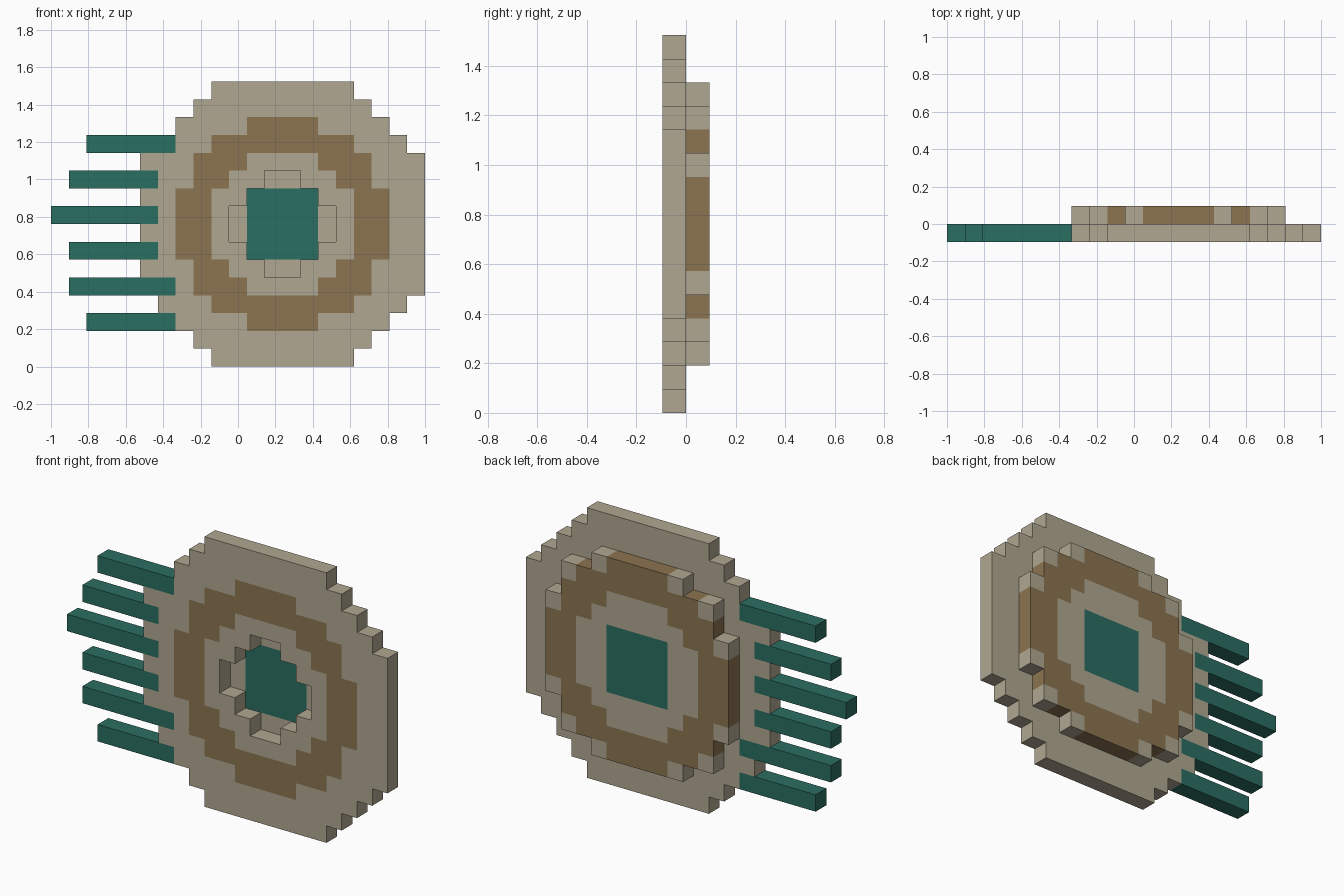
import bpy, bmesh
from mathutils import Vector

if "Cube" in bpy.data.objects:
    bpy.data.objects.remove(bpy.data.objects["Cube"])

U = 2 / 21                        # one block
CX, CZ = 2.5 * U, 8 * U           # disc centre


def material(name, rgb):
    m = bpy.data.materials.new(name)
    m.use_nodes = True
    m.diffuse_color = (*rgb, 1)
    m.node_tree.nodes["Principled BSDF"].inputs["Base Color"].default_value = (*rgb, 1)
    return m


STONE = material("beige stone", (0.434, 0.386, 0.287))
BROWN = material("brown ring", (0.262, 0.174, 0.080))
TEAL = material("teal", (0.024, 0.156, 0.122))

# Stepped round outlines: half width in blocks for each row away from the centre
DISC = [8, 8, 8, 8, 7, 6, 5, 4]
BACK = [6, 6, 6, 5, 5, 3]
RING = [6, 6, 5, 5, 4, 2]
RING_INNER = [4, 4, 3, 2]
HOLE = [3, 2, 1]
CORE = [2, 2]

# Bars: row, first column, last column, counted from the disc centre
BARS = [(4, -11, -7), (2, -12, -8), (0, -13, -8),
        (-2, -12, -8), (-4, -12, -7), (-6, -11, -7)]


def inside(outline, col, row):
    k = row if row >= 0 else -row - 1
    j = col if col >= 0 else -col - 1
    return k < len(outline) and j < outline[k]


def in_bar(col, row):
    return any(row == r and a <= col <= b for r, a, b in BARS)


def cell_colour(col, row):
    if inside(CORE, col, row):
        return 2
    return int(inside(RING, col, row) and not inside(RING_INNER, col, row))


def finish(bm, name, mats):
    mesh = bpy.data.meshes.new(name)
    bm.to_mesh(mesh)
    bm.free()
    for m in mats:
        mesh.materials.append(m)
    obj = bpy.data.objects.new(name, mesh)
    bpy.context.collection.objects.link(obj)
    return obj


def layer(name, y, keep):
    """Extrude every kept block one step back, coloured by block."""
    bm = bmesh.new()
    corners = {}

    def corner(c, r):
        if (c, r) not in corners:
            corners[c, r] = bm.verts.new((CX + c * U, y, CZ + r * U))
        return corners[c, r]

    for c in range(-8, 8):
        for r in range(-8, 8):
            if keep(c, r):
                bm.faces.new([corner(c, r), corner(c + 1, r),
                              corner(c + 1, r + 1), corner(c, r + 1)])
    out = bmesh.ops.extrude_face_region(bm, geom=bm.faces[:], use_keep_orig=True)
    moved = [g for g in out["geom"] if isinstance(g, bmesh.types.BMVert)]
    bmesh.ops.translate(bm, verts=moved, vec=(0, U, 0))
    bmesh.ops.recalc_face_normals(bm, faces=bm.faces[:])
    for f in bm.faces:
        p = f.calc_center_median() - f.normal * U / 2
        f.material_index = cell_colour(int((p.x - CX) // U), int((p.z - CZ) // U))
    return finish(bm, name, [STONE, BROWN, TEAL])


# Front disc with a stepped opening and slots for the bars
layer("front_disc", -U, lambda c, r: inside(DISC, c, r)
      and not inside(HOLE, c, r) and not in_bar(c, r))

# Smaller back plate carrying the teal core
layer("back_plate", 0, lambda c, r: inside(BACK, c, r))

# Bars sticking out of one side
for i, (row, first, last) in enumerate(BARS):
    bm = bmesh.new()
    bmesh.ops.create_cube(bm, size=1)
    length = last - first + 1
    bmesh.ops.scale(bm, vec=(length * U, U, U), verts=bm.verts)
    centre = Vector((CX + (first + length / 2) * U, -U / 2, CZ + (row + 0.5) * U))
    bmesh.ops.translate(bm, vec=centre, verts=bm.verts)
    finish(bm, f"side_bar_{i + 1}", [TEAL])
